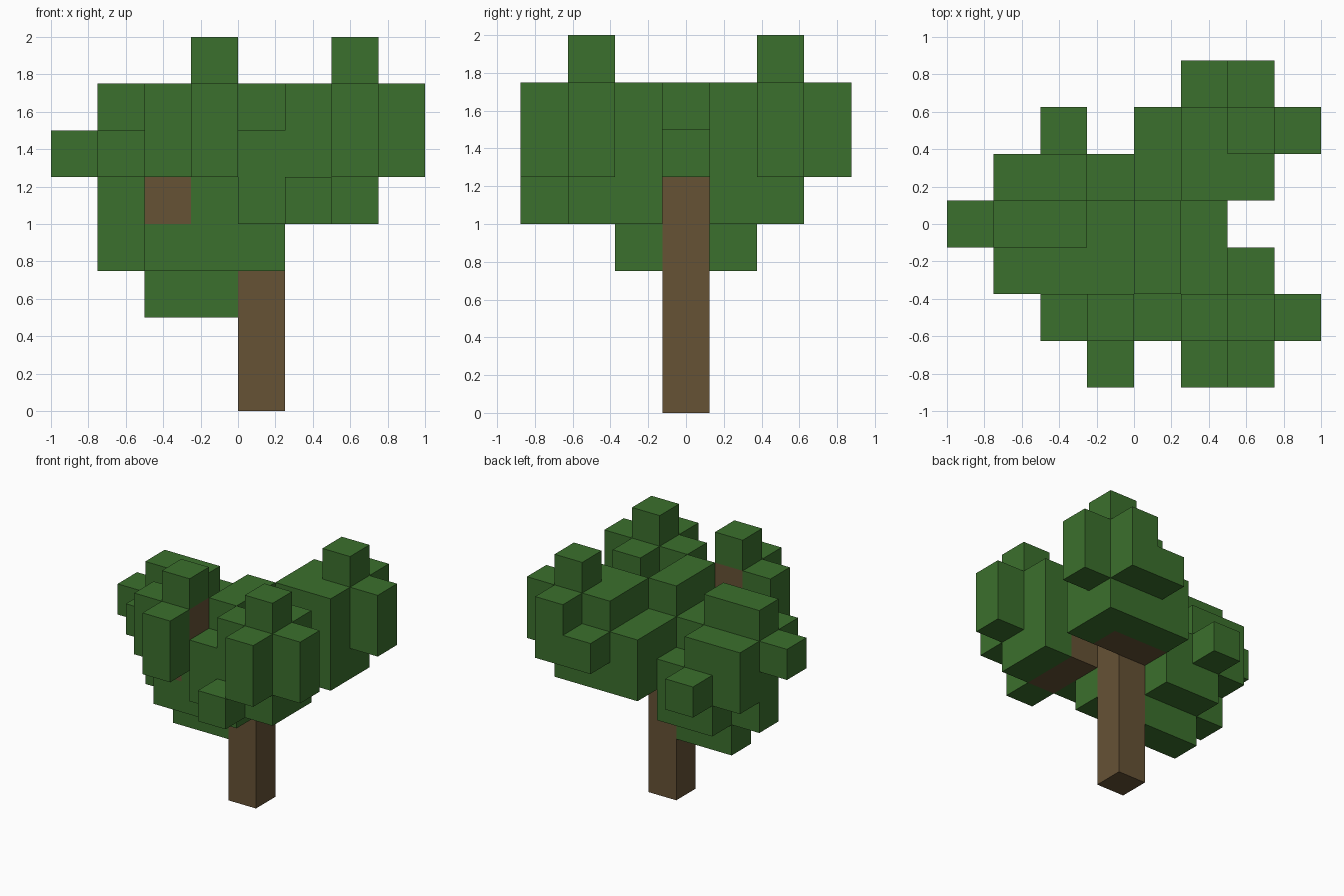
import bpy
import bmesh
from mathutils import Vector

if "Cube" in bpy.data.objects:
    bpy.data.objects.remove(bpy.data.objects["Cube"], do_unlink=True)

SIZE = 0.25
EMPTY = "........"
TRUNK = "....W..."
BASE = [EMPTY] * 3 + [TRUNK] + [EMPTY] * 3

# Floor plans from the ground up, rows run back to front: W wood, L leaves
LAYERS = [
    BASE,
    BASE,
    # lowest leaves under the side branch
    [EMPTY, EMPTY, EMPTY,
     "..LLW...",
     EMPTY, EMPTY, EMPTY],
    # side branch
    [EMPTY, EMPTY,
     "..LL....",
     ".LLLW...",
     "..LLL...",
     EMPTY, EMPTY],
    # fork towards the front and back
    [EMPTY,
     "..L.LLL.",
     ".LLLWWL.",
     ".LLLW...",
     "..WLLWL.",
     "....LWL.",
     ".....L.."],
    # broad crown
    [".....LL.",
     "....LLLL",
     ".LL.LLL.",
     "LLLLLL..",
     ".LLLLLL.",
     "..LWLLLL",
     "...L..L."],
    # upper crown
    ["......L.",
     ".....LLL",
     ".....LL.",
     ".LL.L...",
     "....L.L.",
     "..LW.LLL",
     "...L..L."],
    # three tips
    [EMPTY,
     "......L.",
     EMPTY, EMPTY, EMPTY,
     "...L..L.",
     EMPTY],
]


def make_material(name, color):
    mat = bpy.data.materials.new(name)
    mat.use_nodes = True
    mat.diffuse_color = color
    mat.node_tree.nodes["Principled BSDF"].inputs["Base Color"].default_value = color
    return mat


# Read the floor plans into a grid of blocks
cells = {}
for k, layer in enumerate(LAYERS):
    for row, line in enumerate(layer):
        for i, kind in enumerate(line):
            if kind != ".":
                cells[(i, len(layer) - 1 - row, k)] = kind

ORIGIN = Vector((-len(EMPTY) / 2, -len(BASE) / 2, 0))


def build_part(name, kind, mat):
    """Make the outer skin of all blocks of one kind."""
    bm = bmesh.new()
    for cell, cell_kind in cells.items():
        if cell_kind != kind:
            continue
        center = Vector(cell) + ORIGIN + Vector((0.5, 0.5, 0.5))
        for axis in range(3):
            for sign in (-1, 1):
                step = [0, 0, 0]
                step[axis] = sign
                if tuple(a + b for a, b in zip(cell, step)) in cells:
                    continue
                n = Vector(step)
                u = Vector([float(a == (axis + 1) % 3) for a in range(3)])
                v = n.cross(u)
                corners = [center + (n + u * a + v * b) / 2
                           for a, b in ((-1, -1), (1, -1), (1, 1), (-1, 1))]
                bm.faces.new([bm.verts.new(c * SIZE) for c in corners])
    # Weld the blocks and merge flat neighbours into larger faces
    bmesh.ops.remove_doubles(bm, verts=bm.verts[:], dist=0.001)
    bmesh.ops.dissolve_limit(bm, angle_limit=0.01, verts=bm.verts[:], edges=bm.edges[:])
    mesh = bpy.data.meshes.new(name)
    bm.to_mesh(mesh)
    bm.free()
    mesh.materials.append(mat)
    obj = bpy.data.objects.new(name, mesh)
    bpy.context.collection.objects.link(obj)
    return obj


build_part("trunk_and_branches", "W", make_material("bark_brown", (0.133, 0.084, 0.036, 1)))
build_part("leaves", "L", make_material("leaf_green", (0.044, 0.162, 0.026, 1)))
